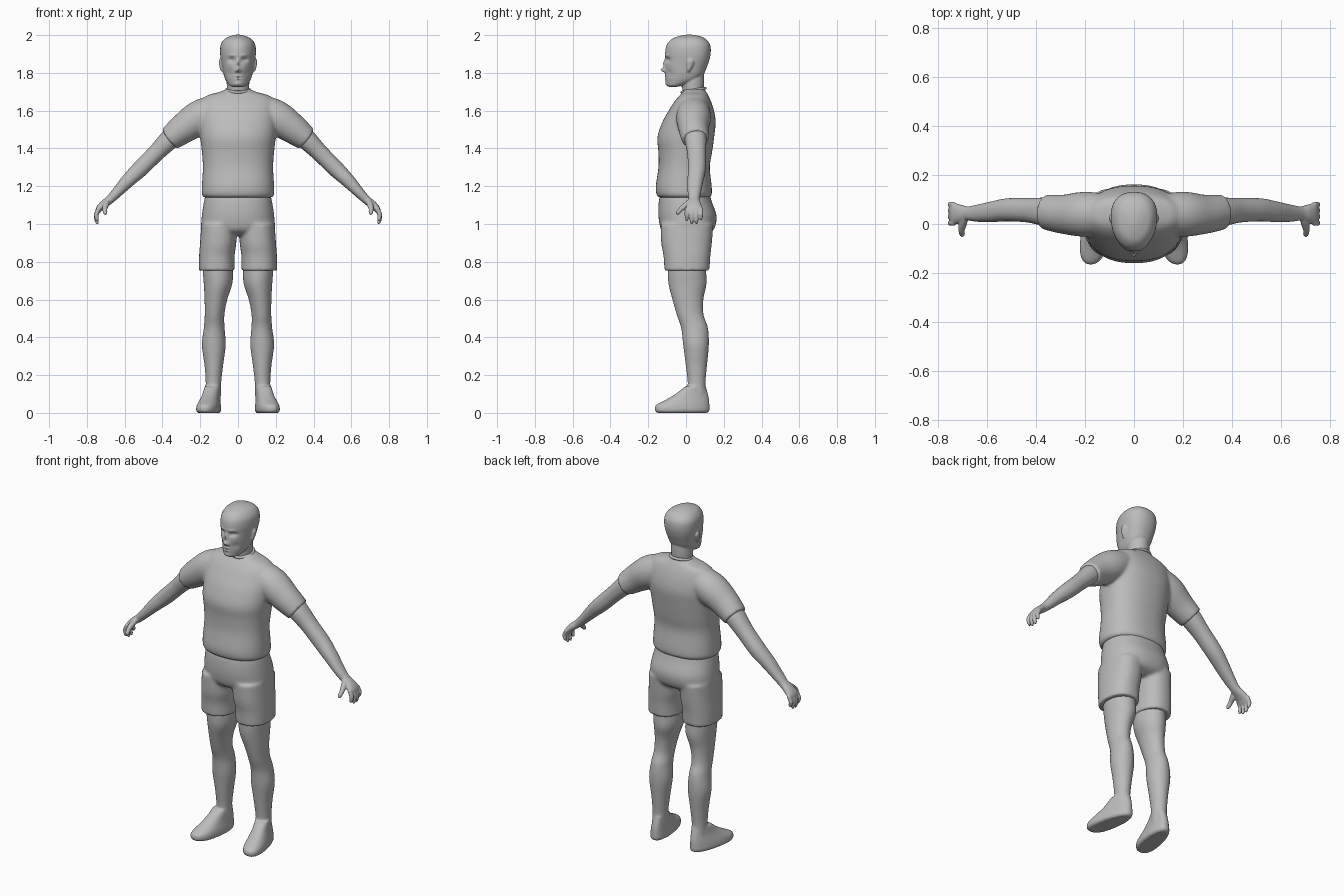
import bpy, bmesh, math
from mathutils import Vector

grey = bpy.data.materials.new("plain_grey")
grey.diffuse_color = (0.5, 0.5, 0.5, 1)


def spline(rows, sub):
    """Catmull-Rom interpolation of section rows."""
    out = []
    for i in range(len(rows) - 1):
        p = [rows[max(0, min(len(rows) - 1, i + k))] for k in (-1, 0, 1, 2)]
        for s in range(sub):
            t = s / sub
            out.append([0.5 * (2 * b + (c - a) * t + (2 * a - 5 * b + 4 * c - d) * t * t
                               + (3 * b - a - 3 * c + d) * t ** 3) for a, b, c, d in zip(*p)])
    out.append(list(rows[-1]))
    return out


def loft(bm, rows, flat=True, power=2.0, egg=0.0, shear=0.0, seg=40, sub=6, side=1):
    """Closed skin over sections (x, y, z, radius, depth radius)."""
    rows = spline(rows, sub)
    rings, new = [], []
    for i, (x, y, z, ru, rv) in enumerate(rows):
        c = Vector((x, y, z))
        u, v = Vector((1, 0, 0)), Vector((0, 1, 0))
        if not flat:
            t = (Vector(rows[min(i + 1, len(rows) - 1)][:3]) - Vector(rows[max(i - 1, 0)][:3])).normalized()
            v = (v - t * v.dot(t)).normalized()
            u = t.cross(v)
        ring = []
        for k in range(seg):
            a = 2 * math.pi * k / seg
            ca, sa = math.cos(a), math.sin(a)
            e = 2 / power
            px = math.copysign(abs(ca) ** e, ca) * max(ru, 0.002) * (1 + egg * sa)
            py = math.copysign(abs(sa) ** e, sa) * max(rv, 0.002)
            p = c + u * px + v * py
            p.x = (p.x + shear * py) * side
            ring.append(bm.verts.new(p))
        rings.append(ring)
        new += ring
    for a, b in zip(rings, rings[1:]):
        for k in range(seg):
            n = (k + 1) % seg
            bm.faces.new((a[k], a[n], b[n], b[k]))
    bm.faces.new(rings[0][::-1])
    bm.faces.new(rings[-1])
    return new


def part(name, bm, voxel, smooth, mirror=False):
    """Fuse the lofts of one part into a single smooth skin."""
    bmesh.ops.recalc_face_normals(bm, faces=bm.faces[:])
    me = bpy.data.meshes.new(name)
    bm.to_mesh(me)
    bm.free()
    me.materials.append(grey)
    ob = bpy.data.objects.new(name, me)
    bpy.context.collection.objects.link(ob)
    r = ob.modifiers.new("fuse", 'REMESH')
    r.mode, r.voxel_size, r.use_smooth_shade = 'VOXEL', voxel, True
    s = ob.modifiers.new("soften", 'SMOOTH')
    s.factor, s.iterations = 0.5, smooth
    if mirror:
        m = ob.modifiers.new("mirror", 'MIRROR')
        m.use_mirror_merge = False
    return ob


# Shirt: torso and two sleeves
bm = bmesh.new()
loft(bm, [(0, -.01, 1.14, .178, .132), (0, -.01, 1.155, .191, .146), (0, -.012, 1.20, .191, .148),
          (0, -.01, 1.30, .186, .136), (0, -.004, 1.38, .191, .142), (0, -.001, 1.46, .2, .15),
          (0, .016, 1.54, .205, .141), (0, .028, 1.60, .205, .12), (0, .036, 1.65, .195, .096),
          (0, .042, 1.68, .165, .076), (0, .045, 1.70, .095, .062), (0, .045, 1.715, .062, .055)],
     power=2.3, seg=64)
for s in (1, -1):
    loft(bm, [(.1, .042, 1.61, .08, .08), (.2, .04, 1.565, .092, .092), (.29, .04, 1.505, .08, .08),
              (.362, .05, 1.45, .065, .072)], flat=False, side=s)
part("shirt", bm, .009, 5)

# Rolled collar
bpy.ops.mesh.primitive_torus_add(major_segments=48, minor_segments=10, major_radius=.062,
                                 minor_radius=.008, location=(0, .04, 1.708), rotation=(.17, 0, 0))
collar = bpy.context.object
collar.name = "collar"
collar.data.materials.append(grey)
bpy.ops.object.shade_smooth()

# Shorts: seat and two leg tubes
bm = bmesh.new()
loft(bm, [(0, -.005, 1.17, .168, .127), (0, -.004, 1.12, .18, .14), (0, .008, 1.04, .192, .154),
          (0, .008, .97, .192, .138), (0, .005, .94, .15, .09)], power=2.3, seg=64)
for s in (1, -1):
    loft(bm, [(.1, .005, 1.0, .094, .14), (.105, .003, .9, .096, .134), (.112, .005, .83, .094, .124),
              (.113, .005, .753, .095, .119)], power=2.3, side=s)
part("shorts", bm, .009, 4)

# Legs with feet
bm = bmesh.new()
loft(bm, [(.107, .005, .85, .08, .1), (.106, .005, .75, .08, .102), (.106, .008, .68, .075, .1),
          (.117, .01, .60, .06, .082), (.124, .022, .52, .052, .071), (.126, .045, .45, .055, .071),
          (.128, .053, .36, .063, .068), (.128, .055, .25, .049, .056), (.13, .056, .16, .041, .047),
          (.132, .056, .09, .041, .05), (.134, .056, .04, .04, .05)])
loft(bm, [(.152, -.02, 0, .05, .132), (.153, -.02, .012, .059, .144), (.152, -.018, .04, .057, .142),
          (.146, .008, .07, .049, .114), (.14, .03, .10, .043, .086), (.134, .05, .14, .04, .055)],
     power=2.3, egg=-.12, shear=-.17, seg=64)
part("leg", bm, .007, 3, True)

# Arms with palm, fingers and thumb
bm = bmesh.new()
loft(bm, [(.28, .045, 1.525, .055, .058), (.36, .05, 1.45, .054, .058), (.43, .056, 1.38, .046, .05),
          (.515, .058, 1.295, .044, .047), (.58, .05, 1.232, .037, .042), (.64, .044, 1.168, .028, .035),
          (.68, .043, 1.128, .023, .029), (.71, .043, 1.105, .021, .036), (.733, .042, 1.083, .018, .044),
          (.744, .042, 1.062, .013, .043), (.747, .042, 1.052, .008, .036)], flat=False, power=2.2)
for y, tip in ((.004, 1.016), (.03, 1.002), (.055, 1.003), (.079, 1.022)):
    loft(bm, [(.735, y, 1.085, .011, .011), (.749, y, 1.055, .012, .0115), (.75, y, tip + .025, .0115, .011),
              (.746, y, tip + .008, .01, .009), (.743, y, tip - .002, .005, .004)], flat=False, seg=16)
loft(bm, [(.69, .03, 1.125, .015, .016), (.70, .0, 1.10, .016, .016), (.705, -.025, 1.08, .013, .013),
          (.703, -.042, 1.06, .011, .011), (.702, -.048, 1.05, .005, .005)], flat=False, seg=20)
part("arm", bm, .004, 3, True)

# Head: sections given as height, front, back, half width
bm = bmesh.new()
skull = [(1.726, -.09, -.05, .028), (1.735, -.102, -.01, .046), (1.76, -.107, .06, .064),
         (1.79, -.109, .092, .075), (1.83, -.111, .11, .083), (1.87, -.109, .124, .09),
         (1.91, -.11, .131, .094), (1.95, -.101, .127, .09), (1.98, -.074, .104, .07),
         (1.995, -.035, .07, .04), (2.002, .0, .035, .012)]
verts = loft(bm, [(0, (f + b) / 2, z, w, (b - f) / 2) for z, f, b, w in skull],
             power=2.2, egg=.14, seg=128, sub=12)
# Face relief: x, z, spread x, spread z, push forward
relief = [(0, 1.85, .008, .022, .012), (0, 1.816, .011, .011, .026), (.014, 1.81, .006, .006, .008),
          (.034, 1.868, .016, .011, -.016), (.034, 1.866, .009, .005, .006), (.03, 1.893, .022, .006, .005),
          (0, 1.783, .02, .004, .005), (0, 1.768, .017, .004, .005), (0, 1.776, .022, .002, -.003),
          (0, 1.742, .022, .01, .005), (.045, 1.80, .016, .02, -.006)]
for v in verts:
    if v.co.y < -.02:
        v.co.y -= sum(d * math.exp(-((abs(v.co.x) - x) / sx) ** 2 - ((v.co.z - z) / sz) ** 2)
                      for x, z, sx, sz, d in relief)
# Neck and ears
loft(bm, [(0, .045, 1.62, .058, .056), (0, .038, 1.70, .058, .056), (0, .036, 1.75, .06, .06),
          (0, .035, 1.82, .06, .06)])
for s in (1, -1):
    loft(bm, [(.08, .012, 1.805, .006, .007), (.086, .016, 1.82, .009, .012), (.09, .022, 1.845, .01, .018),
              (.092, .024, 1.862, .01, .017), (.09, .022, 1.875, .006, .009)], seg=20, side=s)
part("head", bm, .004, 2)
